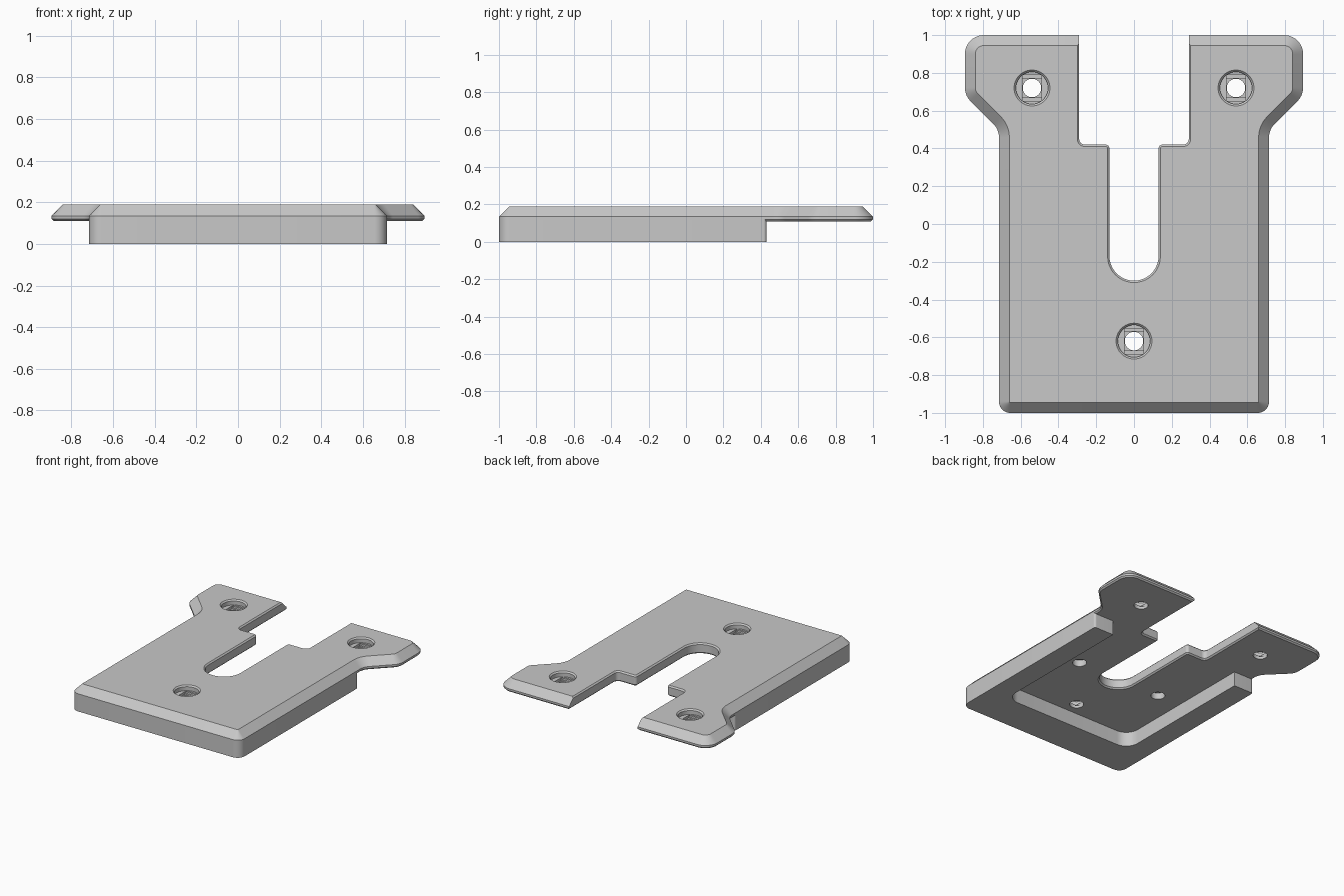
import bpy, bmesh, math
from mathutils import Vector

cube = bpy.data.objects.get("Cube")
if cube:
    bpy.data.objects.remove(cube, do_unlink=True)

grey = bpy.data.materials.new("plain_grey")
grey.use_nodes = True
COLOUR = (0.58, 0.58, 0.58, 1)
grey.diffuse_color = COLOUR
grey.node_tree.nodes["Principled BSDF"].inputs["Base Color"].default_value = COLOUR


def rounded(corners, segs=10):
    """Closed outline from (x, y, radius) corners with filleted corners."""
    out = []
    for i, (x, y, r) in enumerate(corners):
        p = Vector((x, y))
        a = (Vector(corners[i - 1][:2]) - p).normalized()
        b = (Vector(corners[(i + 1) % len(corners)][:2]) - p).normalized()
        pts = [p]
        if r:
            half = math.acos(a.dot(b)) / 2
            mid = (a + b).normalized()
            centre = p + mid * (r / math.sin(half))
            start = (p + a * (r / math.tan(half)) - centre) / r
            end = (p + b * (r / math.tan(half)) - centre) / r
            sweep = math.pi - 2 * half
            pts = [centre + r * (start * math.sin(sweep * (1 - t / segs))
                                 + end * math.sin(sweep * t / segs)) / math.sin(sweep)
                   for t in range(segs + 1)]
        out += [q for q in pts if not out or (q - out[-1]).length > 1e-4]
    return out


def mirrored(half):
    return half + [(-x, y, r) for x, y, r in reversed(half)]


def is_slot(a, b):
    m = (a + b) / 2
    return abs(m.x) < 0.292 and -0.5 < m.y < 0.999


def inset(points, outer, inner):
    """Move each edge inwards, by a smaller amount along the slot."""
    res = []
    for i, p in enumerate(points):
        prev, nxt = points[i - 1], points[(i + 1) % len(points)]
        lines = []
        for a, b in ((prev, p), (p, nxt)):
            d = (b - a).normalized()
            lines.append((Vector((-d.y, d.x)), inner if is_slot(a, b) else outer))
        (n, d), (m, e) = lines
        det = n.x * m.y - n.y * m.x
        if abs(det) < 1e-3:
            res.append(p + n * d)
        else:
            res.append(p + Vector((d * m.y - e * n.y, e * n.x - d * m.x)) / det)
    return res


def loft(name, rings):
    """Solid through stacked outlines, given as (z, points) pairs."""
    bm = bmesh.new()
    loops = [[bm.verts.new((p.x, p.y, z)) for p in pts] for z, pts in rings]
    for low, high in zip(loops, loops[1:]):
        for i in range(len(low)):
            j = (i + 1) % len(low)
            bm.faces.new((low[i], low[j], high[j], high[i]))
    bm.faces.new(loops[0][::-1])
    bm.faces.new(loops[-1])
    bmesh.ops.recalc_face_normals(bm, faces=bm.faces)
    mesh = bpy.data.meshes.new(name)
    bm.to_mesh(mesh)
    bm.free()
    obj = bpy.data.objects.new(name, mesh)
    bpy.context.collection.objects.link(obj)
    mesh.materials.append(grey)
    return obj


def activate(obj):
    bpy.ops.object.select_all(action='DESELECT')
    obj.select_set(True)
    bpy.context.view_layer.objects.active = obj


def cut(target, cutter):
    cutter.hide_render = True
    activate(target)
    mod = target.modifiers.new("cut", 'BOOLEAN')
    mod.operation, mod.solver, mod.object = 'DIFFERENCE', 'EXACT', cutter
    bpy.ops.object.modifier_apply(modifier=mod.name)
    bpy.data.objects.remove(cutter, do_unlink=True)


def circle(x, y, r, n=40):
    return [Vector((x + r * math.cos(math.tau * i / n), y + r * math.sin(math.tau * i / n)))
            for i in range(n)]


def box(x, y, w, h):
    return [Vector((x + s * w, y + t * h)) for s, t in ((-1, -1), (1, -1), (1, 1), (-1, 1))]


# Top plate: flared arms at the back, open slot, wide chamfer outside, fine one in the slot
outline = rounded(mirrored([
    (0.715, -1, 0.06), (0.715, 0.5, 0.1), (0.895, 0.68, 0.1), (0.895, 1, 0.1),
    (0.29, 1, 0), (0.29, 0.42, 0.03), (0.13, 0.42, 0.02), (0.13, -0.3, 0.13)]))
layers = ((0.11, 0.01, 0.01), (0.12, 0, 0), (0.135, 0, 0), (0.18, 0.045, 0), (0.19, 0.055, 0.01))
plate = loft("top_plate", [(z, inset(outline, a, b)) for z, a, b in layers])

# Countersunk screw holes with stepped floors
for x, y in ((-0.54, 0.72), (0.54, 0.72), (0, -0.62)):
    cut(plate, loft("counterbore", [(0.15, circle(x, y, 0.085)), (0.18, circle(x, y, 0.085)),
                                    (0.2, circle(x, y, 0.105))]))
    cut(plate, loft("step_slot", [(0.14, box(x, y, 0.05, 0.068)), (0.16, box(x, y, 0.05, 0.068))]))
    cut(plate, loft("step_square", [(0.13, box(x, y, 0.05, 0.05)), (0.145, box(x, y, 0.05, 0.05))]))
    cut(plate, loft("through_hole", [(0.05, circle(x, y, 0.049)), (0.135, circle(x, y, 0.049))]))

# Blind holes underneath
for x in (-0.355, 0.355):
    cut(plate, loft("blind_hole", [(z, circle(x, -0.165, 0.049)) for z in (0.05, 0.16)]))

# U-shaped rim below the plate
rim_outline = rounded(mirrored([
    (0.715, -1, 0.06), (0.715, 0.43, 0.015), (0.55, 0.43, 0), (0.55, -0.72, 0.1)]))
rim = loft("lower_rim", [(0, rim_outline), (0.12, rim_outline)])

for obj in (plate, rim):
    activate(obj)
    bpy.ops.object.shade_smooth_by_angle(angle=math.radians(25))
